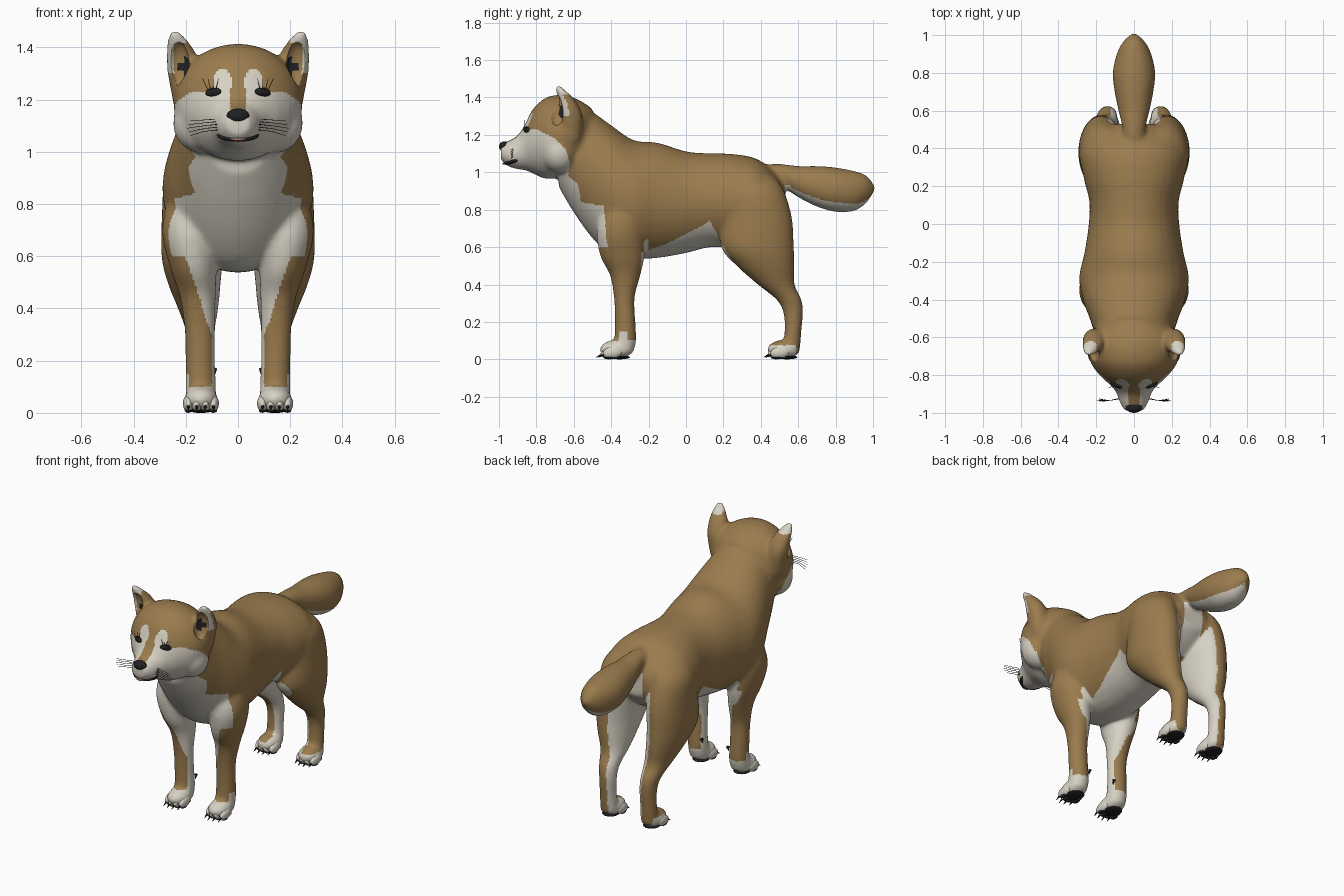
import bpy, bmesh, math
from mathutils import Matrix, Vector, Euler
from mathutils.bvhtree import BVHTree

cube = bpy.data.objects.get("Cube")
if cube:
    bpy.data.objects.remove(cube, do_unlink=True)


def material(name, rgb):
    m = bpy.data.materials.new(name)
    m.use_nodes = True
    m.diffuse_color = (*rgb, 1)
    bsdf = next(n for n in m.node_tree.nodes if n.type == 'BSDF_PRINCIPLED')
    bsdf.inputs["Base Color"].default_value = (*rgb, 1)
    bsdf.inputs["Roughness"].default_value = 0.8
    return m


TAN = material("tan fur", (0.325, 0.2, 0.075))
CREAM = material("cream fur", (0.68, 0.64, 0.55))
BLACK = material("black skin", (0.015, 0.015, 0.017))
TONGUE = material("tongue", (0.3, 0.16, 0.11))


def finish(name, bm, *mats):
    """Turn a bmesh into a smooth shaded object."""
    bmesh.ops.recalc_face_normals(bm, faces=bm.faces)
    mesh = bpy.data.meshes.new(name)
    bm.to_mesh(mesh)
    bm.free()
    mesh.shade_smooth()
    for m in mats:
        mesh.materials.append(m)
    ob = bpy.data.objects.new(name, mesh)
    bpy.context.collection.objects.link(ob)
    return ob


def ball(bm, loc, radii, turn=(0, 0, 0), detail=3):
    m = Matrix.LocRotScale(Vector(loc), Euler(turn), Vector(radii))
    bmesh.ops.create_icosphere(bm, subdivisions=detail, radius=1, matrix=m)


def spike(bm, loc, radius, length, turn):
    m = Matrix.LocRotScale(Vector(loc), Euler(turn), None)
    bmesh.ops.create_cone(bm, cap_ends=True, segments=8, radius1=radius,
                          radius2=0.001, depth=length, matrix=m)


def loft(bm, rows, side=0, n=32, steps=5):
    """side 0: rows of y, z, rx, rz.  side +-1: upright rows of z, x, y, rx, ry."""
    rows = [Vector(r) for r in rows]
    smooth = []
    for i in range(len(rows) - 1):
        a, b, c, d = (rows[min(max(j, 0), len(rows) - 1)] for j in range(i - 1, i + 3))
        for k in range(steps):
            t = k / steps
            smooth.append(b + (c - a) * t / 2 + (a * 2 - b * 5 + c * 4 - d) * t**2 / 2
                          + (b * 3 - a - c * 3 + d) * t**3 / 2)
    smooth.append(rows[-1])
    rings = []
    for r in smooth:
        ring = []
        for k in range(n):
            a = math.tau * k / n
            if side:
                p = (side * r[1] + r[3] * math.cos(a), r[2] + r[4] * math.sin(a), r[0])
            else:
                p = (r[2] * math.cos(a), r[0], r[1] + r[3] * math.sin(a))
            ring.append(bm.verts.new(p))
        rings.append(ring)
    for p, q in zip(rings, rings[1:]):
        for k in range(n):
            bm.faces.new((p[k], p[(k + 1) % n], q[(k + 1) % n], q[k]))
    bm.faces.new(rings[0])
    bm.faces.new(rings[-1])


def lerp(table, t):
    if t <= table[0][0]:
        return table[0][1]
    for (a, u), (b, v) in zip(table, table[1:]):
        if t <= b:
            return u + (v - u) * (t - a) / (b - a)
    return table[-1][1]


# Trunk and neck, head, tail
TRUNK = [(-.68, 1.12, .15, .2), (-.6, 1.08, .2, .295), (-.5, .985, .235, .338),
         (-.4, .905, .272, .347), (-.28, .855, .29, .317), (-.15, .85, .262, .308),
         (0, .84, .24, .272), (.12, .85, .237, .252), (.25, .85, .268, .248),
         (.37, .86, .275, .215), (.46, .86, .22, .155), (.53, .86, .1, .08)]
HEAD = [(-.5, 1.2, .13, .14), (-.56, 1.2, .215, .18), (-.63, 1.2, .247, .209),
        (-.7, 1.19, .242, .223), (-.76, 1.18, .215, .213), (-.82, 1.165, .163, .171),
        (-.86, 1.135, .118, .124), (-.9, 1.107, .091, .091), (-.95, 1.1, .074, .069),
        (-.99, 1.107, .047, .044)]
TAIL = [(.38, .99, .06, .05), (.5, .985, .061, .06), (.6, .95, .083, .084),
        (.7, .925, .103, .109), (.8, .907, .113, .119), (.9, .9, .092, .107),
        (.965, .91, .058, .073), (1.01, .915, .012, .014)]
# Legs and ears, for one side
FRONT_LEG = [(.9, .15, -.33, .06, .06), (.8, .178, -.34, .095, .11), (.68, .185, -.35, .105, .128),
             (.55, .17, -.34, .088, .118), (.45, .155, -.325, .07, .082),
             (.33, .147, -.33, .059, .056), (.2, .145, -.325, .057, .055),
             (.1, .142, -.325, .059, .059), (.03, .142, -.34, .057, .057)]
HIND_LEG = [(1.03, .1, .33, .03, .05), (.98, .125, .34, .085, .125), (.9, .16, .36, .118, .165),
            (.75, .17, .38, .122, .188), (.6, .175, .382, .118, .195), (.5, .168, .425, .102, .155),
            (.4, .153, .482, .078, .099), (.32, .145, .55, .058, .068), (.25, .14, .573, .051, .053),
            (.15, .14, .572, .05, .046), (.03, .14, .56, .053, .048)]
EAR = [(1.17, .2, -.61, .045, .05), (1.3, .21, -.615, .06, .062), (1.38, .218, -.635, .056, .048),
       (1.43, .233, -.665, .038, .03), (1.465, .243, -.688, .017, .014)]

bm = bmesh.new()
for rows in (TRUNK, HEAD, TAIL):
    loft(bm, rows)
for s in (1, -1):
    for rows in (FRONT_LEG, HIND_LEG, EAR):
        loft(bm, rows, s)
    ball(bm, (s * .145, -.675, 1.11), (.105, .1, .115))      # cheek
    for y in (-.375, .52):
        ball(bm, (s * .142, y, .052), (.066, .088, .052))    # paw
body = finish("body", bm)

# Fuse the parts into one skin
remesh = body.modifiers.new("fuse", 'REMESH')
remesh.mode, remesh.voxel_size = 'VOXEL', 0.009
relax = body.modifiers.new("relax", 'SMOOTH')
relax.factor, relax.iterations = 0.5, 24
graph = bpy.context.evaluated_depsgraph_get()
skin = bpy.data.meshes.new_from_object(body.evaluated_get(graph))
body.modifiers.clear()
body.data = skin

# Hollow the front of each ear
HOLLOW = Vector((.042, .045, .085))
for v in skin.vertices:
    c = Vector((math.copysign(.226, v.co.x), -.69, 1.335))
    d = Vector((a / r for a, r in zip(v.co - c, HOLLOW)))
    if 0 < d.length < 1:
        d.normalize()
        v.co = c + Vector((a * r for a, r in zip(d, HOLLOW)))
skin.update()

# Coat markings
BIB = [(.6, -.42), (.82, -.44), (.84, -.56), (.94, -.58), (.98, -.63), (1.05, -.62), (1.12, -.64),
       (1.18, -.7), (1.205, -.75), (1.23, -.8), (1.235, -2)]
BELLY = [(-.24, .57), (-.1, .62), (0, .67), (.13, .74), (.19, .62), (.25, .52), (.35, .41), (.42, .3)]
INNER_LEG = [(.3, .1), (.35, .12), (.45, .15), (.62, .21)]


def marking(p, n):
    x, y, z = abs(p.x), p.y, p.z
    inward = n.x * math.copysign(1, p.x) < -.38
    if z < .014 and n.z < -.5:
        return 2
    if y < -.55 and z > 1.1:                                  # face and ears
        if -.68 < y < -.6 and n.y < 0 and ((x - .2) / .02)**2 + ((z - 1.32) / .034)**2 < 1:
            return 2
        if x > .2 and z > 1.415 or x > .245 and z > 1.3 and n.y < -.1:
            return 1
        if y < -.74 and ((x - .06) / .036)**2 + ((z - 1.265) / .055)**2 < 1:
            return 1
        if z > 1.15 and x < .03:
            return 0
    if y < -.2 and z < .64 and x < lerp(INNER_LEG, z):
        return 1
    if y < -.4 and z > .6:
        return int(y < lerp(BIB, z))
    if -.24 < y < .42 and z < lerp(BELLY, y):
        return 1
    if y > .15 and z < .98 and (inward and x < .25 or y > .4 and x < .07 and z < .93 and y < .56):
        return 1
    if y > .53 and z > .75 and n.z < -.55:                    # under the tail
        return 1
    if y < 0:
        return int(z < (.15 if -.36 < y < -.31 and x > .14 else .1))
    return int(z < .075 and y < .59)


skin.materials.clear()
for m in (TAN, CREAM, BLACK):
    skin.materials.append(m)
for f in skin.polygons:
    f.material_index = marking(f.center, f.normal)
skin.shade_smooth()

# Toes, claws and pads
for s, side in ((1, "left"), (-1, "right")):
    for y, end in ((-.405, "front"), (.49, "hind")):
        toes, claws, pad = bmesh.new(), bmesh.new(), bmesh.new()
        for k in (-1.5, -.5, .5, 1.5):
            x, ty = s * .142 + k * .032, y + .012 * (abs(k) - .5)
            ball(toes, (x, ty, .036), (.021, .052, .032), (.15, 0, 0))
            spike(claws, (x, ty - .055, .02), .009, .045, (math.radians(115), 0, 0))
            ball(pad, (x, ty - .01, .01), (.015, .028, .01), detail=2)
        ball(pad, (s * .142, y + .05, .011), (.05, .055, .011))
        if end == "front":
            spike(claws, (s * .09, -.29, .155), .01, .03, (math.radians(160), 0, 0))
        finish(f"{end}_toes_{side}", toes, CREAM)
        finish(f"{end}_claws_{side}", claws, BLACK)
        finish(f"{end}_pads_{side}", pad, BLACK)

# Nose and mouth
bm = bmesh.new()
ball(bm, (0, -.97, 1.138), (.044, .03, .028))
ball(bm, (0, -.967, 1.107), (.025, .022, .028))
finish("nose", bm, BLACK)
bm = bmesh.new()
ball(bm, (0, -.905, 1.064), (.081, .072, .02), (.25, 0, 0))
finish("lips", bm, BLACK)
bm = bmesh.new()
ball(bm, (0, -.945, 1.054), (.04, .038, .009), (.25, 0, 0))
finish("tongue", bm, TONGUE)


def strands(name, lines):
    """Thin tapering hairs as one curve object."""
    cu = bpy.data.curves.new(name, 'CURVE')
    cu.dimensions, cu.bevel_depth, cu.bevel_resolution = '3D', 0.0015, 1
    for pts in lines:
        sp = cu.splines.new('POLY')
        sp.points.add(len(pts) - 1)
        for i, (q, p) in enumerate(zip(sp.points, pts)):
            q.co, q.radius = (*p, 1), 1 - .5 * i / len(pts)
    cu.materials.append(BLACK)
    bpy.context.collection.objects.link(bpy.data.objects.new(name, cu))


# Eyes, lashes and whiskers
tree = BVHTree.FromPolygons([v.co for v in skin.vertices], [f.vertices for f in skin.polygons])
for s, side in ((1, "left"), (-1, "right")):
    hit, n, _, _ = tree.ray_cast(Vector((s * .095, -2, 1.228)), Vector((0, 1, 0)))
    bm = bmesh.new()
    ball(bm, hit, (.034, .012, .017), (0, s * .1, math.atan2(n.x, -n.y)))
    finish(f"eye_{side}", bm, BLACK)
    strands(f"lashes_{side}", [
        [hit + Vector((s * k * .01, -.006, .01)), hit + Vector((s * k * .015, -.014, .03)),
         hit + Vector((s * k * .02, -.012, .052))] for k in (-1, 0, 1, 2)])
    strands(f"whiskers_{side}", [
        [(s * (.072 + .004 * k), -.925, 1.085 + .01 * k), (s * .13, -.935, 1.078 + .011 * k),
         (s * (.195 - .006 * abs(k - 2)), -.925 - .004 * k, 1.062 + .014 * k)] for k in range(5)])
